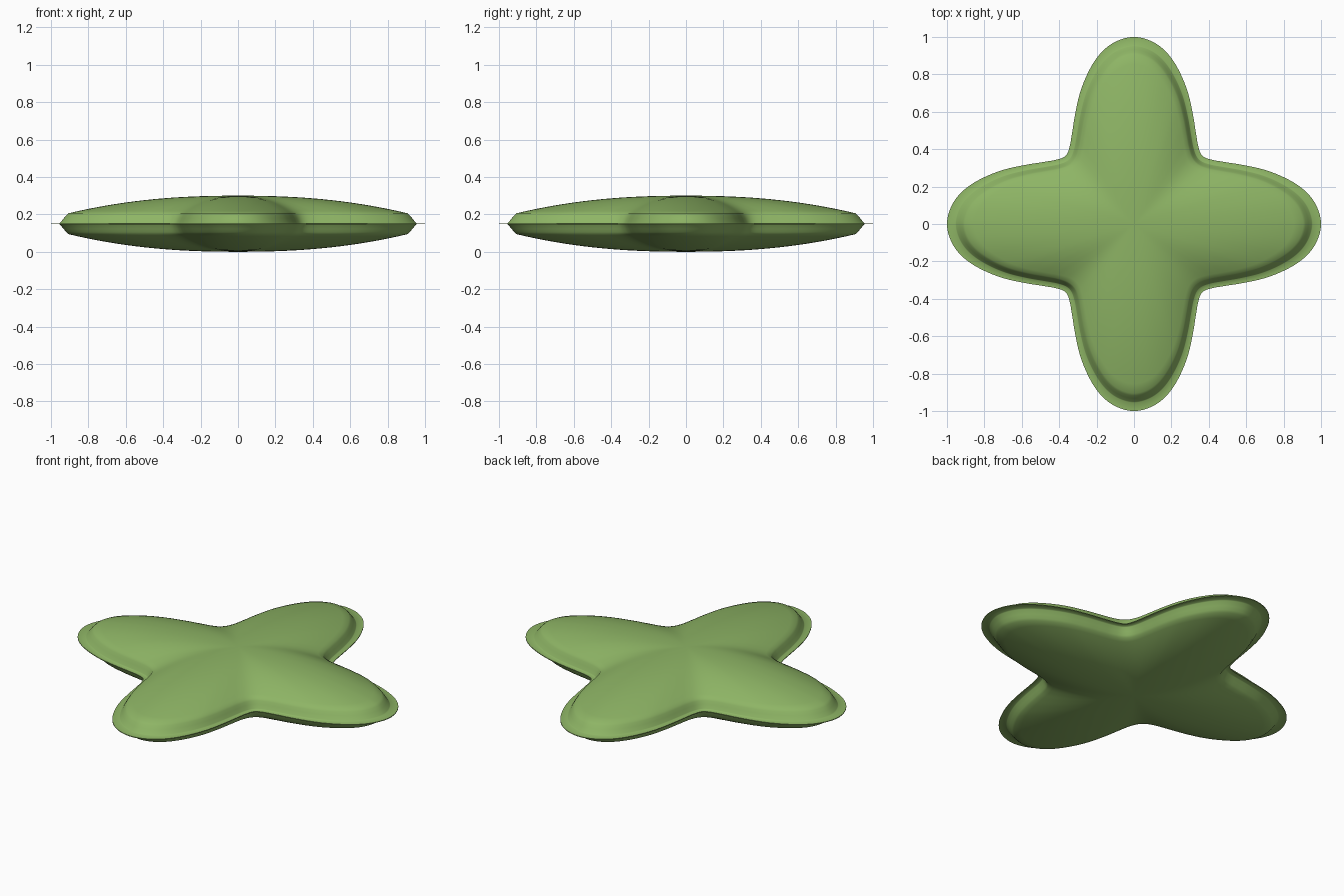
import bpy, bmesh, math
from mathutils import Vector

if "Cube" in bpy.data.objects:
    bpy.data.objects.remove(bpy.data.objects["Cube"])

MID, SUB = 0.15, 6   # seam height, curve subdivisions

# Half of one lobe outline, tip to notch
half = [(1, 0), (0.985, 0.075), (0.945, 0.145), (0.88, 0.205), (0.79, 0.255),
        (0.69, 0.292), (0.58, 0.316), (0.48, 0.332), (0.41, 0.345), (0.365, 0.365)]

# Mirror over the diagonal for a quarter, then rotate four times
quarter = half + [(y, x) for x, y in half[-2:0:-1]]
ctrl = []
for k in range(4):
    c, s = round(math.cos(k * math.pi / 2)), round(math.sin(k * math.pi / 2))
    ctrl += [Vector((c * x - s * y, s * x + c * y)) for x, y in quarter]


def smooth_loop(p):
    out, n = [], len(p)
    for i in range(n):
        a, b, c, d = p[i - 1], p[i], p[(i + 1) % n], p[(i + 2) % n]
        for j in range(SUB):
            t = j / SUB
            out.append(0.5 * (2 * b + (c - a) * t + (2 * a - 5 * b + 4 * c - d) * t * t
                              + (3 * b - a - 3 * c + d) * t ** 3))
    return out


outline = smooth_loop(ctrl)
N = len(outline)


def inset(f):
    # inward offset, wider at the lobe tips than along the sides
    res = []
    for i, p in enumerate(outline):
        tan = (outline[(i + 1) % N] - outline[i - 1]).normalized()
        tip = math.cos(2 * math.atan2(p.y, p.x)) ** 4
        res.append(p + Vector((-tan.y, tan.x)) * f * (0.028 + 0.022 * tip))
    return res


# Rings from flange edge over the rim to the crown: (points, half height)
rim = inset(1.9)
rings = [(outline, 0.002), (inset(0.9), 0.002), (inset(1.0), 0.006),
         (inset(1.35), 0.028), (inset(1.65), 0.045), (rim, 0.056)]
for k in range(1, 18):
    s = 1 - k / 18
    rings.append(([p * s for p in rim], 0.15 - 0.094 * s ** 2.3))

# Cushion: mirrored top and bottom shells joined along the flange edge
bm = bmesh.new()
edges = []
for sign in (1, -1):
    loops = [[bm.verts.new((p.x, p.y, MID + sign * h)) for p in pts] for pts, h in rings]
    for a, b in zip(loops, loops[1:]):
        for i in range(N):
            j = (i + 1) % N
            bm.faces.new((a[i], a[j], b[j], b[i]))
    top = bm.verts.new((0, 0, MID + sign * 0.15))
    for i in range(N):
        bm.faces.new((loops[-1][i], loops[-1][(i + 1) % N], top))
    edges.append(loops[0])
for i in range(N):
    j = (i + 1) % N
    bm.faces.new((edges[0][i], edges[1][i], edges[1][j], edges[0][j]))
bmesh.ops.recalc_face_normals(bm, faces=bm.faces)
mesh = bpy.data.meshes.new("cushion")
bm.to_mesh(mesh)
bm.free()
cushion = bpy.data.objects.new("cushion", mesh)
bpy.context.collection.objects.link(cushion)

# Green fabric
mat = bpy.data.materials.new("green_fabric")
mat.diffuse_color = (0.27, 0.46, 0.13, 1)
mat.use_nodes = True
mat.node_tree.nodes["Principled BSDF"].inputs["Base Color"].default_value = mat.diffuse_color
mesh.materials.append(mat)
bpy.context.view_layer.objects.active = cushion
cushion.select_set(True)
bpy.ops.object.shade_smooth_by_angle(angle=math.radians(60))
